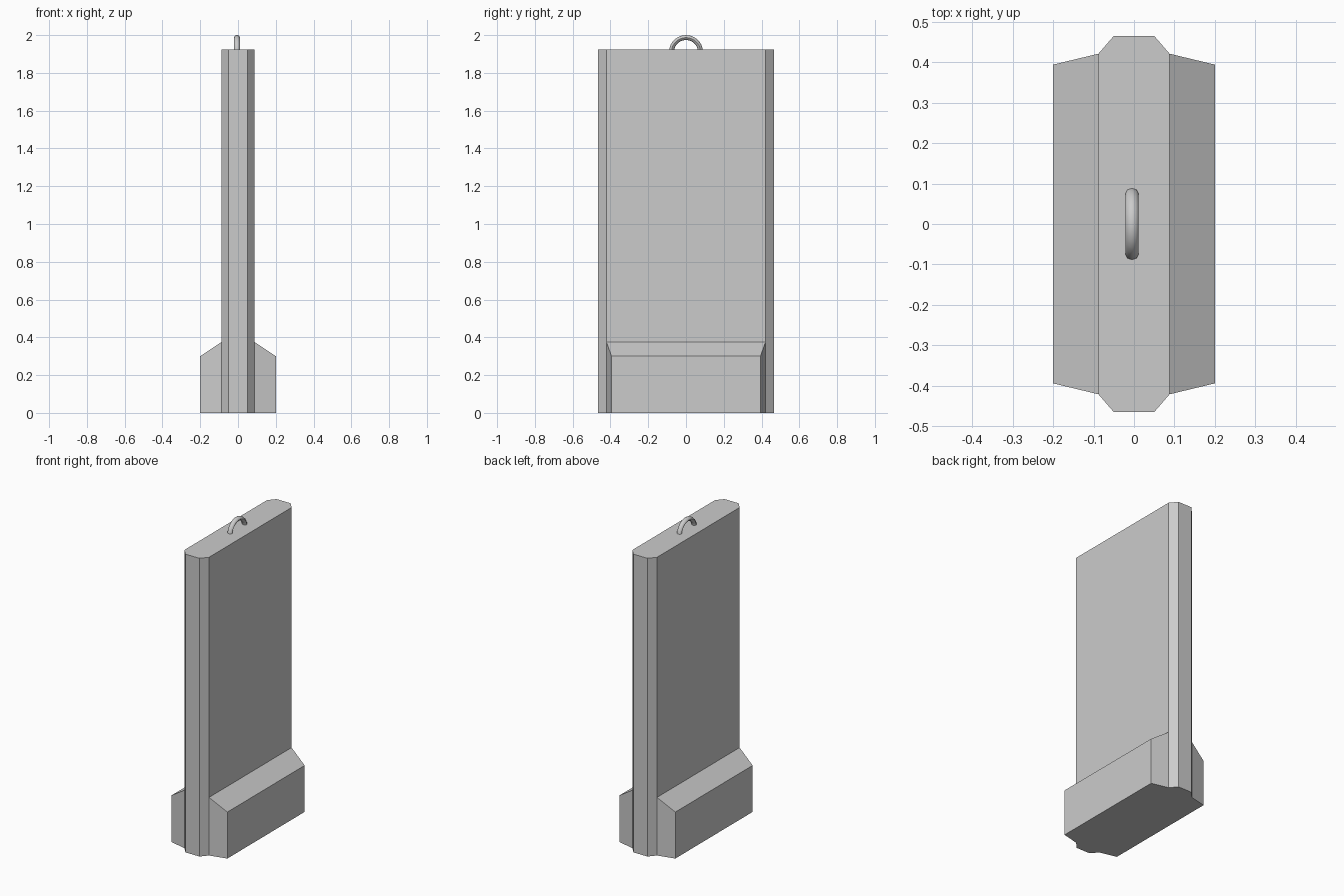
import bpy, bmesh, math

if "Cube" in bpy.data.objects:
    bpy.data.objects.remove(bpy.data.objects["Cube"])


def make_object(name, bm):
    bmesh.ops.recalc_face_normals(bm, faces=bm.faces[:])
    mesh = bpy.data.meshes.new(name)
    bm.to_mesh(mesh)
    bm.free()
    obj = bpy.data.objects.new(name, mesh)
    bpy.context.collection.objects.link(obj)
    return obj


def loft(name, rings):
    """Skin a list of equal-length closed rings and cap both ends."""
    bm = bmesh.new()
    loops = [[bm.verts.new(p) for p in ring] for ring in rings]
    n = len(loops[0])
    for a, b in zip(loops, loops[1:]):
        for i in range(n):
            j = (i + 1) % n
            bm.faces.new((a[i], a[j], b[j], b[i]))
    bm.faces.new(loops[0])
    bm.faces.new(loops[-1])
    return make_object(name, bm)


# Main slab with chamfered vertical corners
profile = [(0.05, -0.465), (0.088, -0.421), (0.088, 0.421), (0.05, 0.465),
           (-0.05, 0.465), (-0.088, 0.421), (-0.088, -0.421), (-0.05, -0.465)]
loft("slab", [[(x, y, z) for x, y in profile] for z in (0, 1.925)])


# Tapered feet on both broad sides
def foot_ring(x, half_y, height):
    return [(x, -half_y, 0), (x, half_y, 0), (x, half_y, height), (x, -half_y, height)]


for side, label in ((1, "right"), (-1, "left")):
    loft("foot_" + label, [foot_ring(side * 0.088, 0.421, 0.375),
                           foot_ring(side * 0.2, 0.394, 0.3)])

# Carrying loop: half ring with an eight-sided tube, ends sunk into the slab
STEPS, SIDES = 14, 8
RADIUS, CENTRE_Z, CENTRE_X = 0.077, 1.91, -0.005
rings = []
for s in range(STEPS + 1):
    a = math.pi * s / STEPS
    ring = []
    for k in range(SIDES):
        t = 2 * math.pi * k / SIDES
        r = RADIUS + 0.013 * math.cos(t)
        ring.append((CENTRE_X + 0.016 * math.sin(t), r * math.cos(a), CENTRE_Z + r * math.sin(a)))
    rings.append(ring)
handle = loft("carry_loop", rings)
bpy.context.view_layer.objects.active = handle
handle.select_set(True)
bpy.ops.object.shade_smooth_by_angle(angle=math.radians(50))
